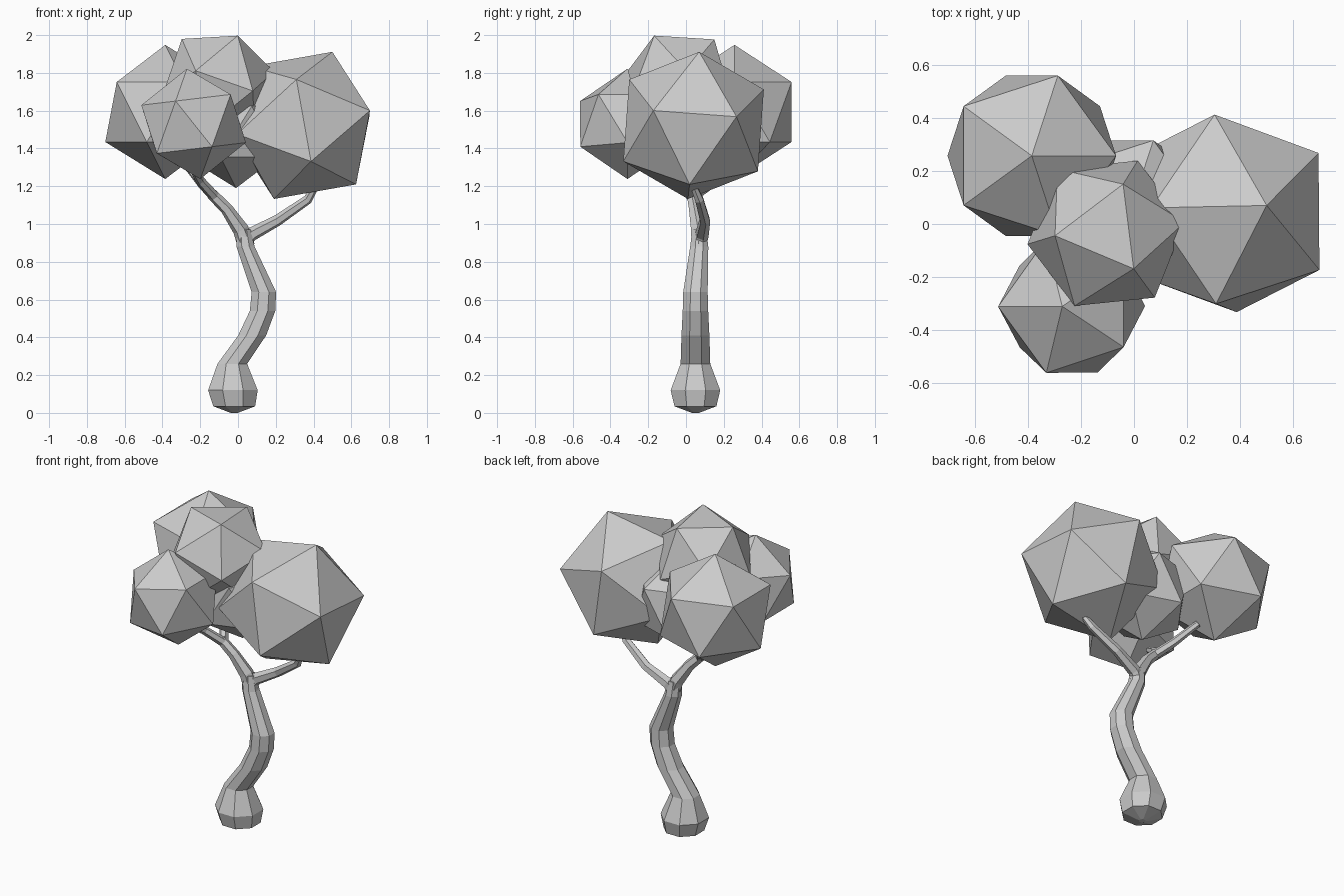
import bpy, bmesh
from math import cos, sin, tau
from mathutils import Vector, Matrix

cube = bpy.data.objects.get("Cube")
if cube:
    bpy.data.objects.remove(cube)

grey = bpy.data.materials.new("plain_grey")
grey.use_nodes = True
COLOUR = (0.6, 0.6, 0.6, 1)
grey.diffuse_color = COLOUR
grey.node_tree.nodes["Principled BSDF"].inputs["Base Color"].default_value = COLOUR


def finish(bm, name):
    bmesh.ops.recalc_face_normals(bm, faces=bm.faces)
    mesh = bpy.data.meshes.new(name)
    bm.to_mesh(mesh)
    bm.free()
    mesh.materials.append(grey)
    obj = bpy.data.objects.new(name, mesh)
    bpy.context.collection.objects.link(obj)
    return obj


def frame(axis, side):
    """Rotation whose z follows axis and whose x leans towards side."""
    z = Vector(axis).normalized()
    x = Vector(side) - z * z.dot(Vector(side))
    x.normalize()
    return Matrix((x, z.cross(x), z)).transposed()


def leaf_clump(name, centre, radius, corner, next_corner):
    """Icosahedron turned so two neighbouring corners point as given."""
    bm = bmesh.new()
    bmesh.ops.create_icosphere(bm, subdivisions=1, radius=radius)
    first = max(bm.verts, key=lambda v: v.co.z)
    neighbour = first.link_edges[0].other_vert(first)
    turn = frame(corner, next_corner) @ frame(first.co, neighbour.co).transposed()
    bmesh.ops.transform(bm, matrix=Matrix.Translation(centre) @ turn.to_4x4(), verts=bm.verts)
    return finish(bm, name)


def limb(name, path, sides, level=False):
    """Loft of rings along (x, y, z, radius) points; level keeps rings flat."""
    bm = bmesh.new()
    points = [Vector(p[:3]) for p in path]
    rings = []
    for i, p in enumerate(points):
        along = points[min(i + 1, len(points) - 1)] - points[max(i - 1, 0)]
        turn = Matrix.Identity(3) if level else frame(along, (0, 1, 0.2))
        ring = []
        for k in range(sides):
            a = tau * (k + 0.5) / sides
            ring.append(bm.verts.new(p + turn @ Vector((cos(a), sin(a), 0)) * path[i][3]))
        rings.append(ring)
    for low, high in zip(rings, rings[1:]):
        for k in range(sides):
            n = (k + 1) % sides
            bm.faces.new((low[k], low[n], high[n], high[k]))
    bm.faces.new(rings[0][::-1])
    bm.faces.new(rings[-1])
    return finish(bm, name)


# Curved trunk with a swollen foot
limb("trunk", [
    (-0.02, 0.05, 0.0, 0.02), (-0.02, 0.05, 0.035, 0.12), (-0.027, 0.05, 0.12, 0.142),
    (-0.03, 0.05, 0.26, 0.085), (0.075, 0.05, 0.41, 0.08), (0.13, 0.05, 0.54, 0.073),
    (0.137, 0.05, 0.64, 0.07), (0.04, 0.07, 0.88, 0.052), (0.03, 0.07, 0.97, 0.04)], 8, True)

# Branches forking from the trunk top
limb("left_limb", [
    (0.045, 0.07, 0.88, 0.045), (0.015, 0.065, 0.97, 0.043),
    (-0.06, 0.045, 1.08, 0.033), (-0.14, 0.03, 1.16, 0.03)], 6)
limb("back_twig", [
    (-0.12, 0.03, 1.14, 0.028), (-0.19, 0.13, 1.21, 0.025), (-0.27, 0.25, 1.31, 0.02)], 6)
limb("front_twig", [
    (-0.12, 0.035, 1.14, 0.028), (-0.2, -0.05, 1.23, 0.025), (-0.24, -0.15, 1.3, 0.02)], 6)
limb("right_limb", [
    (0.03, 0.07, 0.9, 0.04), (0.07, 0.085, 0.945, 0.037), (0.21, 0.1, 1.02, 0.03),
    (0.37, 0.07, 1.13, 0.025), (0.41, 0.04, 1.2, 0.018)], 6)

# Faceted foliage
leaf_clump("right_foliage", (0.345, 0.04, 1.522), 0.42, (0.155, 0.03, 0.39), (0.355, -0.21, 0.09))
leaf_clump("front_foliage", (-0.235, -0.31, 1.53), 0.294, (-0.035, 0, 0.29), (-0.095, -0.25, 0.12))
leaf_clump("back_foliage", (-0.385, 0.257, 1.593), 0.355, (0, 0, 1), (2, 0, 1))
leaf_clump("top_foliage", (-0.105, -0.035, 1.742), 0.306, (0.105, -0.135, 0.258), (0.065, 0.185, 0.238))
leaf_clump("inner_foliage", (-0.01, 0.06, 1.49), 0.3, (0, 0, 1), (2, 0, 1))
